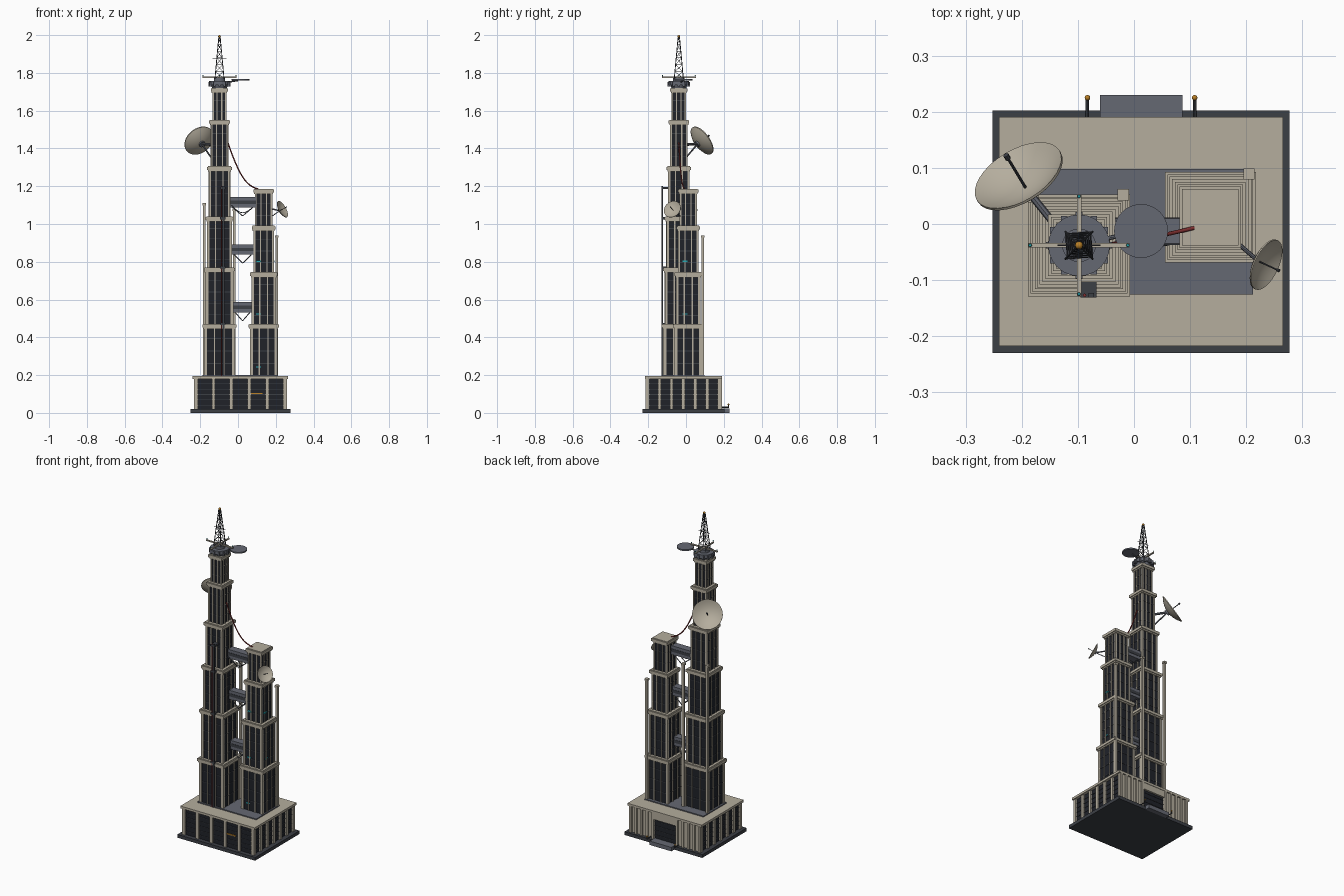
import bpy, bmesh, math
from mathutils import Vector, Matrix

if "Cube" in bpy.data.objects:
    bpy.data.objects.remove(bpy.data.objects["Cube"])

def material(name, r, g, b):
    m = bpy.data.materials.new(name)
    m.diffuse_color = (r, g, b, 1)
    m.use_nodes = True
    m.node_tree.nodes["Principled BSDF"].inputs["Base Color"].default_value = m.diffuse_color
    return m

STONE = material("stone", .46, .42, .34)
GLASS = material("dark_glass", .014, .016, .022)
STEEL = material("steel", .13, .14, .17)
DARK = material("dark_steel", .045, .05, .06)
RED = material("red_cable", .22, .03, .03)
AMBER = material("amber", .5, .22, .02)
CYAN = material("cyan_light", .02, .4, .45)


class Part:
    """Collects primitives into one named mesh object."""
    def __init__(self, name, mat):
        self.name, self.mat, self.bm = name, mat, bmesh.new()

    def box(self, x0, x1, y0, y1, z0, z1):
        m = Matrix.Translation(((x0 + x1) / 2, (y0 + y1) / 2, (z0 + z1) / 2)) @ \
            Matrix.Diagonal((x1 - x0, y1 - y0, z1 - z0, 1))
        bmesh.ops.create_cube(self.bm, size=1, matrix=m)

    def cbox(self, x, y, hx, hy, z0, z1):
        self.box(x - hx, x + hx, y - hy, y + hy, z0, z1)

    def rod(self, a, b, r, r2=None, n=8):
        a, b = Vector(a), Vector(b)
        d = b - a
        m = Matrix.Translation((a + b) / 2) @ d.to_track_quat('Z', 'Y').to_matrix().to_4x4()
        bmesh.ops.create_cone(self.bm, cap_ends=True, segments=n, radius1=r,
                              radius2=r if r2 is None else r2, depth=d.length, matrix=m)

    def ball(self, p, r):
        bmesh.ops.create_uvsphere(self.bm, u_segments=12, v_segments=8, radius=r,
                                  matrix=Matrix.Translation(p))

    def done(self, smooth=False):
        me = bpy.data.meshes.new(self.name)
        self.bm.to_mesh(me)
        self.bm.free()
        ob = bpy.data.objects.new(self.name, me)
        bpy.context.collection.objects.link(ob)
        me.materials.append(self.mat)
        if smooth:
            bpy.context.view_layer.objects.active = ob
            ob.select_set(True)
            bpy.ops.object.shade_smooth_by_angle(angle=math.radians(40))
            ob.select_set(False)
        return ob


def cable(name, pts, r, mat):
    cu = bpy.data.curves.new(name, 'CURVE')
    cu.dimensions, cu.bevel_depth, cu.bevel_resolution = '3D', r, 2
    sp = cu.splines.new('NURBS')
    sp.points.add(len(pts) - 1)
    for p, c in zip(sp.points, pts):
        p.co = (*c, 1)
    sp.use_endpoint_u, sp.order_u = True, 3
    cu.materials.append(mat)
    bpy.context.collection.objects.link(bpy.data.objects.new(name, cu))


# Podium: plinth, glass hall, pilasters, roof and deck
PX, PY = .0125, -.0135
p = Part("plinth", DARK)
p.cbox(PX, PY, .265, .216, 0, .02)
p.done()
p = Part("podium_hall", GLASS)
p.cbox(PX, PY, .235, .19, .02, .18)
p.done()
p = Part("podium_pilasters", STONE)
for i in range(6):
    x = PX - .237 + i * .0948
    p.cbox(x, PY - .19, .009, .01, .02, .18)
for i in range(7):
    y = PY - .19 + i * .0633
    for s in (-1, 1):
        p.cbox(PX + s * .235, y, .01, .009, .02, .18)
for s in (-1, 1):                        # stone rear wall either side of the door
    p.box(*sorted((PX + s * .075, PX + s * .24)), .17, .182, .02, .18)
    for i in range(5):
        p.cbox(PX + s * (.083 + i * .038), .182, .007, .009, .02, .18)
p.cbox(PX, .18, .08, .008, .14, .18)
p.done()
p = Part("podium_louvres", DARK)
for k in range(5):
    p.cbox(PX, PY, .239, .193, .04 + k * .028, .043 + k * .028)
p.done()
p = Part("podium_roof", STONE)
p.cbox(PX, PY, .253, .204, .18, .194)
p.done()
p = Part("roof_deck", STEEL)
p.cbox(PX, -.014, .2, .112, .19, .2)
p.done()
p = Part("entrance_step", STEEL)
p.box(-.061, .086, .18, .23, 0, .024)
p.done()
p = Part("entrance_bollards", DARK)
q = Part("bollard_lamps", AMBER)
for x in (-.083, .108):
    p.rod((x, .225, .042), (x, .225, .028), .003)
    p.rod((x, .19, .03), (x, .228, .03), .003)
    q.ball((x, .225, .044), .005)
p.done()
q.box(.06, .13, PY - .195, PY - .189, .1, .106)
q.done()


# Stepped towers: glass cores, corner piers, mullions, floor bands, collars
def tower(name, cx, cy, levels, halves, collar):
    core, frame = Part(name + "_glass", GLASS), Part(name + "_frame", STONE)
    bands, slabs = Part(name + "_floor_bands", DARK), Part(name + "_collars", STONE)
    for z0, z1, h in zip(levels, levels[1:], halves):
        core.cbox(cx, cy, h - .004, h - .004, z0, z1)
        w = h * .1
        for sx in (-1, 1):
            for sy in (-1, 1):
                frame.cbox(cx + sx * (h - w), cy + sy * (h - w), w, w, z0, z1)
            for t in (-.33, .33):
                frame.cbox(cx + t * h, cy + sx * (h - .003), .003, .004, z0, z1)
                frame.cbox(cx + sx * (h - .003), cy + t * h, .004, .003, z0, z1)
        n = max(3, round((z1 - z0) / .06))
        for k in range(1, n):
            z = z0 + (z1 - z0) * k / n
            bands.cbox(cx, cy, h - .002, h - .002, z - .002, z + .002)
        slabs.cbox(cx, cy, h + collar, h + collar, z1 - .009, z1 + .007)
        slabs.cbox(cx, cy, h + collar * .45, h + collar * .45, z1 - .017, z1 + .011)
    for part in (core, frame, bands, slabs):
        part.done()


AX, AY, BX, BY = -.098, -.038, .136, .012
tower("tall_tower", AX, AY, (.195, .46, .76, 1.03, 1.295, 1.54, 1.71),
      (.082, .074, .066, .056, .046, .037), .009)
tower("short_tower", BX, BY, (.195, .46, .735, .98, 1.175), (.072, .064, .054, .046), .009)

# Service risers up the rear corners, conduits on the front
p = Part("service_risers", STONE)
for x, y, z in ((-.179, .048, 1.11), (-.019, .052, 1.08), (.205, .089, .94)):
    p.cbox(x, y, .007, .007, .195, z)
    p.cbox(x, y, .01, .01, z - .012, z)
p.done()
p = Part("front_conduit", DARK)
p.cbox(-.076, -.127, .005, .004, .195, 1.2)
for z in (.47, .77, 1.03, 1.19):
    p.box(-.095, -.067, -.131, -.08, z - .006, z + .006)
p.done()
p = Part("red_riser", RED)
p.rod((-.088, -.127, .195), (-.088, -.127, 1.2), .003)
p.done()

# Sky bridges with V braces
p, q, g = Part("sky_bridges", STEEL), Part("bridge_braces", STEEL), Part("bridge_windows", DARK)
for z, x0, x1 in ((.532, -.03, .078), (.838, -.036, .086), (1.088, -.045, .094)):
    p.box(x0, x1, -.035, .01, z, z + .054)
    g.box(x0, x1, -.037, .012, z + .018, z + .036)
    for y in (-.03, .005):
        for x in (x0 + .015, x1 - .015):
            q.rod((x, y, z), ((x0 + x1) / 2, y, z - .045), .0025)
for part in (p, q, g):
    part.done()

# Hanging cables
cable("span_cable", [(-.053, -.038, 1.43), (-.03, -.034, 1.36), (.02, -.026, 1.25),
                     (.07, -.016, 1.195), (.107, -.007, 1.185)], .0035, RED)
cable("bridge_cable", [(-.035, -.04, 1.1), (.0, -.04, 1.06), (.05, -.04, 1.06), (.09, -.03, 1.1)],
      .002, DARK)


# Dish antennas: lathed bowl, feed and bracket
def dish(name, centre, normal, r, depth, mount):
    rot = Vector(normal).to_track_quat('Z', 'Y').to_matrix().to_4x4()
    mat = Matrix.Translation(centre) @ rot
    p = Part(name + "_bowl", STONE)
    prof = [(r * i / 8, depth * ((i / 8) ** 2 - .5)) for i in range(9)]
    prof += [(a, b - r * .06) for a, b in reversed(prof)]
    vs = [p.bm.verts.new((a, 0, b)) for a, b in prof]
    es = [p.bm.edges.new(e) for e in zip(vs, vs[1:])]
    bmesh.ops.spin(p.bm, geom=vs + es, cent=(0, 0, 0), axis=(0, 0, 1), angle=2 * math.pi,
                   steps=32, use_duplicate=False)
    bmesh.ops.remove_doubles(p.bm, verts=p.bm.verts, dist=1e-5)
    bmesh.ops.recalc_face_normals(p.bm, faces=p.bm.faces)
    p.bm.transform(mat)
    p.done(True)
    p = Part(name + "_feed", DARK)
    p.rod(mat @ Vector((0, 0, -depth / 2)), mat @ Vector((0, 0, r * .7)), r * .03)
    p.rod(mat @ Vector((0, 0, r * .64)), mat @ Vector((0, 0, r * .75)), r * .06)
    p.done()
    p = Part(name + "_bracket", STEEL)
    back = mat @ Vector((0, 0, -depth / 2 - r * .05))
    p.rod(mount, back, r * .08)
    p.rod(Vector(mount) - Vector((0, 0, r * .8)), back, r * .05)
    p.rod(mat @ Vector((0, 0, -depth / 2 - r * .15)), mat @ Vector((0, 0, -depth / 2)), r * .2, n=12)
    p.done()


dish("large_dish", (-.2, .076, 1.435), (-.44, .73, .53), .086, .03, (-.142, 0, 1.42))
dish("small_dish", (.23, -.07, 1.075), (.8, -.37, .44), .048, .016, (.18, -.03, 1.08))

# Crown of the tall tower, with ring of brackets and landing pad
p = Part("crown", STEEL)
for z0, z1, r0, r1 in ((1.71, 1.735, .035, .045), (1.735, 1.757, .055, .055),
                       (1.757, 1.775, .03, .03)):
    p.rod((AX, AY, z0), (AX, AY, z1), r0, r1, 24)
for k in range(12):
    a = k * math.pi / 6
    c = Vector((AX + .053 * math.cos(a), AY + .053 * math.sin(a), 0))
    p.cbox(c.x, c.y, .006, .006, 1.728, 1.752)
p.done()
p = Part("landing_pad", STEEL)
p.rod((.0125, -.0125, 1.759), (.0125, -.0125, 1.767), .048, n=32)
p.rod((AX + .04, AY + .01, 1.75), (.0, -.015, 1.76), .004)
p.done()

# Cross arms with lit tips
p, q = Part("cross_arms", STONE), Part("arm_lights", CYAN)
p.cbox(AX, AY, .09, .004, 1.773, 1.78)
p.cbox(AX, AY, .004, .09, 1.773, 1.78)
for dx, dy in ((1, 0), (-1, 0), (0, 1), (0, -1)):
    x, y = AX + dx * .087, AY + dy * .087
    p.rod((x, y, 1.775), (x, y, 1.787), .002)
    q.ball((x, y, 1.787), .003)
p.done()
for z in (.24, .52, .8):                 # lit windows on the short tower
    q.box(BX - .04, BX - .015, BY - .074 + z * .02, BY - .05, z, z + .006)
    q.box(BX + .05, BX + .072 - z * .018, BY - .03, BY - .005, z, z + .006)
q.done()

# Lattice mast: tapering legs, rings and diagonals
p = Part("lattice_mast", DARK)


def leg(k, t):
    h = .024 * (1 - t) + .004 * t
    sx, sy = ((1, 1), (-1, 1), (-1, -1), (1, -1))[k % 4]
    return Vector((AX + sx * h, AY + sy * h, 1.77 + .218 * t))


N = 6
for k in range(4):
    p.rod(leg(k, 0), leg(k, 1), .0022, n=6)
    for i in range(N):
        p.rod(leg(k, i / N), leg(k + 1, (i + 1) / N), .0012, n=5)
        p.rod(leg(k, (i + 1) / N), leg(k + 1, (i + 1) / N), .0013, n=5)
p.rod((AX - .038, AY, 1.875), (AX + .038, AY, 1.875), .0015, n=6)
p.rod((AX, AY, 1.98), (AX, AY, 1.992), .003)
p.done()
p = Part("beacon", AMBER)
p.ball((AX, AY, 1.993), .007)
p.done(True)
